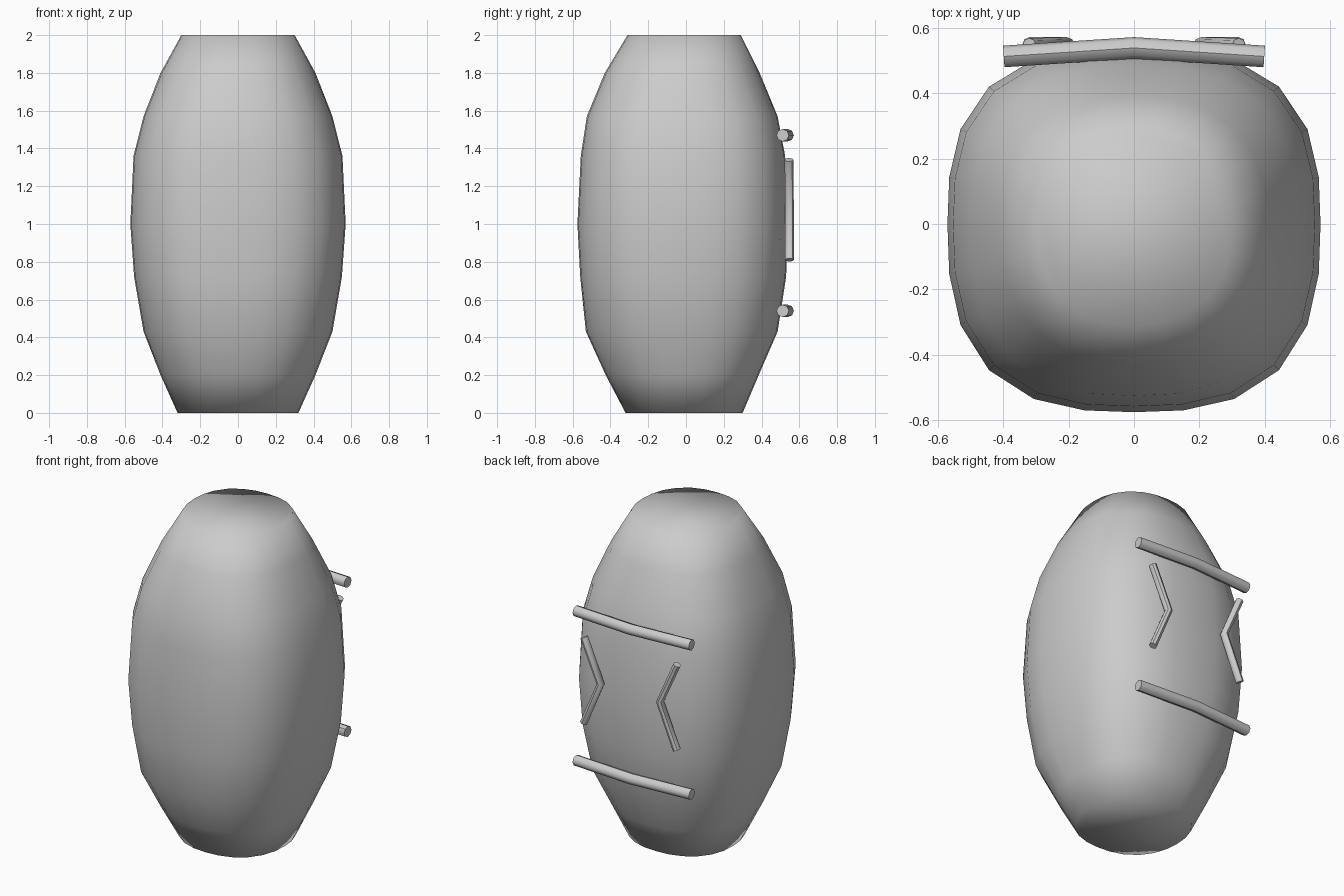
import bpy, bmesh
from math import cos, sin, pi

if "Cube" in bpy.data.objects:
    bpy.data.objects.remove(bpy.data.objects["Cube"])

SEG = 24

def body():
    # height, half width x, front reach (-y), back reach (+y), squareness
    rings = [(0.0, .32, .32, .30, 2.3), (0.2, .41, .425, .385, 2.4),
             (0.43, .50, .53, .485, 2.6), (0.72, .55, .56, .53, 2.7),
             (1.0, .57, .575, .54, 2.75), (1.36, .553, .557, .525, 2.7),
             (1.57, .50, .525, .485, 2.6), (1.8, .41, .43, .39, 2.4),
             (2.0, .30, .31, .29, 2.3)]
    bm = bmesh.new()
    loops = []
    for z, w, f, b, n in rings:
        loop = []
        for i in range(SEG):
            a = 2 * pi * i / SEG
            c, s = cos(a), sin(a)
            r = (abs(c) ** n + abs(s) ** n) ** (-1 / n)
            loop.append(bm.verts.new((r * c * w, r * s * (b if s > 0 else f), z)))
        loops.append(loop)
    for lo, hi in zip(loops, loops[1:]):
        for i in range(SEG):
            j = (i + 1) % SEG
            bm.faces.new((lo[i], lo[j], hi[j], hi[i]))
    bm.faces.new(loops[0][::-1])
    bm.faces.new(loops[-1])
    for face in bm.faces:
        face.smooth = True
    me = bpy.data.meshes.new("barrel_body")
    bm.to_mesh(me)
    bm.free()
    bpy.context.collection.objects.link(bpy.data.objects.new("barrel_body", me))

def rod(name, points, radius):
    cu = bpy.data.curves.new(name, 'CURVE')
    cu.dimensions = '3D'
    cu.bevel_depth = radius
    cu.bevel_resolution = 2
    cu.use_fill_caps = True
    sp = cu.splines.new('POLY')
    sp.points.add(len(points) - 1)
    for p, co in zip(sp.points, points):
        p.co = (*co, 1)
    ob = bpy.data.objects.new(name, cu)
    bpy.context.collection.objects.link(ob)
    bpy.ops.object.select_all(action='DESELECT')
    ob.select_set(True)
    bpy.context.view_layer.objects.active = ob
    bpy.ops.object.convert(target='MESH')
    bpy.ops.object.shade_smooth_by_angle(angle=pi / 4)

body()

# Bent horizontal bars on the back
for name, z in (("lower_bar", .54), ("upper_bar", 1.47)):
    rod(name, [(-.398, .512, z), (0, .538, z), (.398, .512, z)], .033)

# Mirrored chevrons pointing inward between the bars
for name, s in (("left_chevron", -1), ("right_chevron", 1)):
    rod(name, [(s * .32, .548, .81), (s * .205, .548, 1.08), (s * .32, .545, 1.34)], .023)
